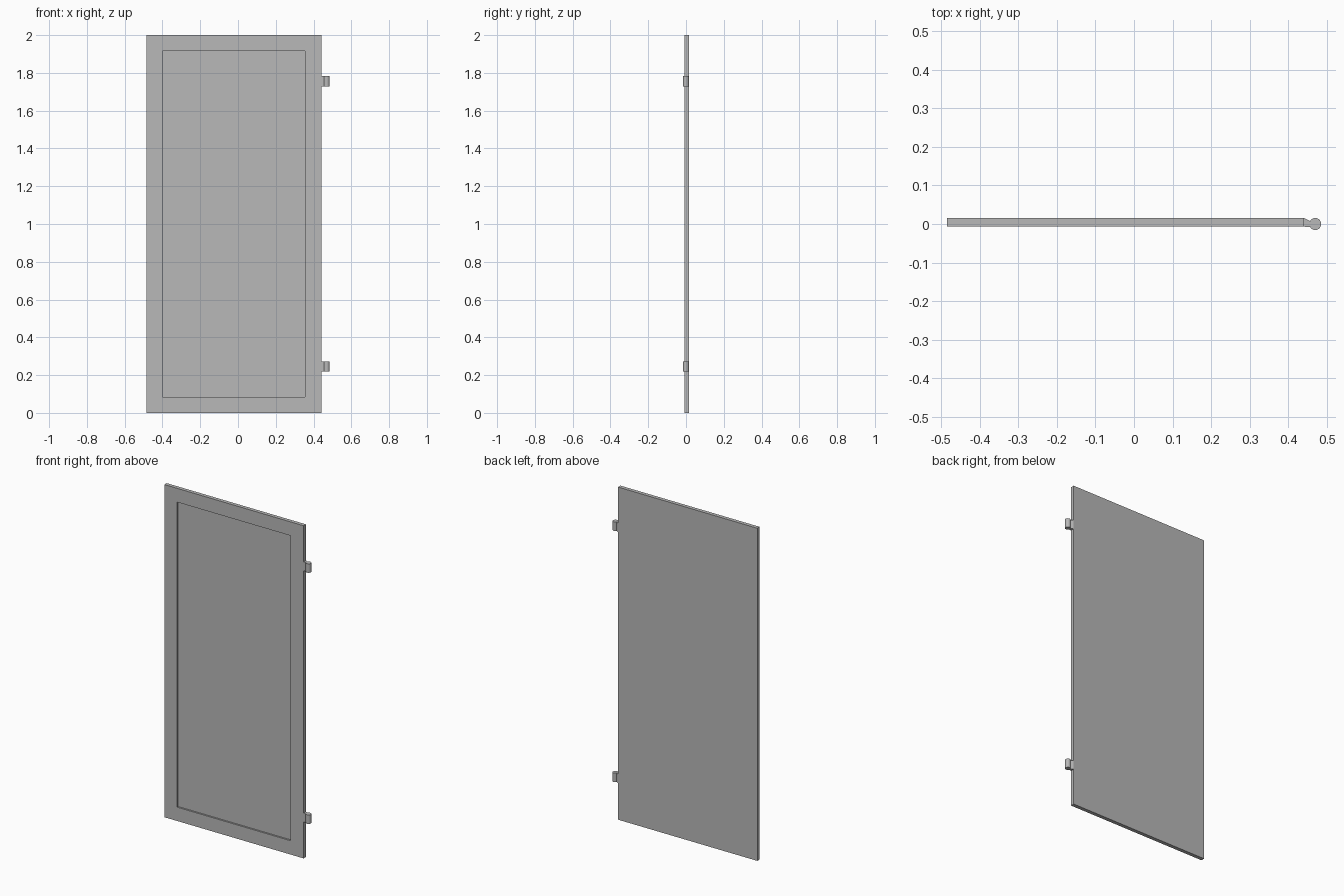
import bpy, bmesh, math

if "Cube" in bpy.data.objects:
    bpy.data.objects.remove(bpy.data.objects["Cube"])

grey = bpy.data.materials.new("plain grey")
grey.diffuse_color = (0.48, 0.48, 0.48, 1)
grey.use_nodes = True
grey.node_tree.nodes["Principled BSDF"].inputs["Base Color"].default_value = grey.diffuse_color

FRONT, BACK = -0.007, 0.0155      # leaf thickness
LEFT, RIGHT = -0.485, 0.441       # leaf width


def add_object(name, bm):
    bmesh.ops.recalc_face_normals(bm, faces=bm.faces)
    mesh = bpy.data.meshes.new(name)
    bm.to_mesh(mesh)
    bm.free()
    mesh.materials.append(grey)
    obj = bpy.data.objects.new(name, mesh)
    bpy.context.collection.objects.link(obj)
    return obj


def rect(bm, x0, x1, z0, z1, y):
    return [bm.verts.new(p) for p in
            ((x0, y, z0), (x1, y, z0), (x1, y, z1), (x0, y, z1))]


def bridge(bm, a, b):
    for i in range(4):
        j = (i + 1) % 4
        bm.faces.new((a[i], a[j], b[j], b[i]))


# Door leaf: slab with a shallow recessed panel on the front
bm = bmesh.new()
back = rect(bm, LEFT, RIGHT, 0, 2, BACK)
front = rect(bm, LEFT, RIGHT, 0, 2, FRONT)
rim = rect(bm, -0.4, 0.354, 0.083, 1.917, FRONT)
floor = rect(bm, -0.4, 0.354, 0.083, 1.917, FRONT + 0.01)
bm.faces.new(back)
for a, b in ((back, front), (front, rim), (rim, floor)):
    bridge(bm, a, b)
bm.faces.new(floor)
add_object("door_leaf", bm)


# Hinges: tapered arm running into a round knuckle, as one extruded outline
def hinge(name, z0, z1):
    cx, r, steps = 0.4695, 0.0155, 20
    outline = [(RIGHT, BACK), (RIGHT, FRONT)]
    for i in range(steps + 1):
        a = math.radians(-150 + 300 * i / steps)
        outline.append((cx + r * math.cos(a), r * math.sin(a)))
    bm = bmesh.new()
    face = bm.faces.new([bm.verts.new((x, y, z0)) for x, y in outline])
    top = bmesh.ops.extrude_face_region(bm, geom=[face], use_keep_orig=True)
    bmesh.ops.translate(bm, vec=(0, 0, z1 - z0),
                        verts=[v for v in top["geom"]
                               if isinstance(v, bmesh.types.BMVert)])
    obj = add_object(name, bm)
    bpy.ops.object.select_all(action='DESELECT')
    obj.select_set(True)
    bpy.context.view_layer.objects.active = obj
    bpy.ops.object.shade_smooth_by_angle(angle=math.radians(30))


hinge("lower_hinge", 0.219, 0.273)
hinge("upper_hinge", 1.729, 1.783)
